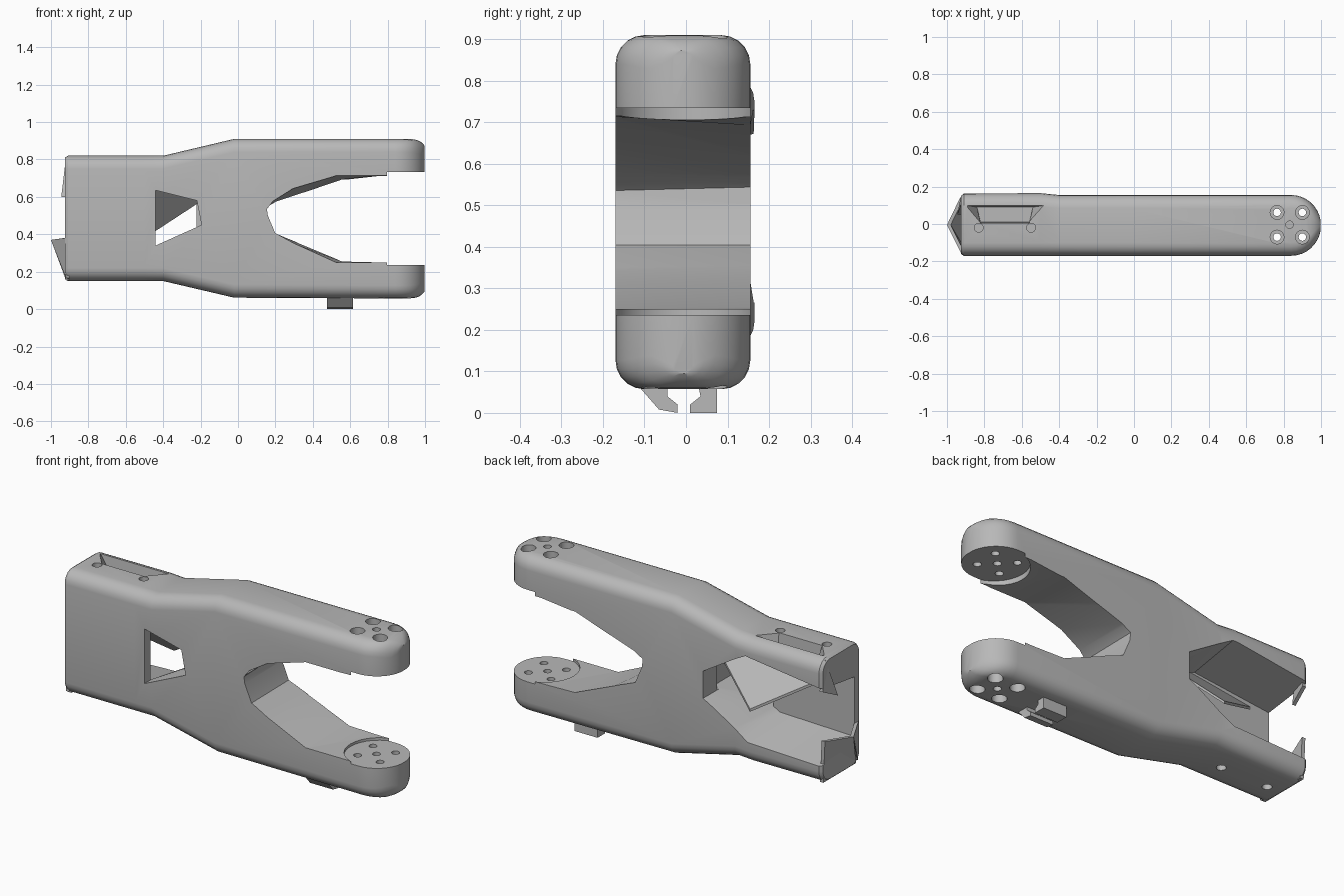
import bpy, bmesh, math
from mathutils import Vector

if "Cube" in bpy.data.objects:
    bpy.data.objects.remove(bpy.data.objects["Cube"])

grey = bpy.data.materials.new("plain grey")
grey.use_nodes = True
grey.diffuse_color = (0.48, 0.48, 0.48, 1)
grey.node_tree.nodes["Principled BSDF"].inputs["Base Color"].default_value = grey.diffuse_color


def loft(name, rings):
    """Skin a list of equal length closed rings and cap both ends."""
    bm = bmesh.new()
    loops = [[bm.verts.new(p) for p in ring] for ring in rings]
    for a, b in zip(loops, loops[1:]):
        for i in range(len(a)):
            j = (i + 1) % len(a)
            bm.faces.new((a[i], a[j], b[j], b[i]))
    bm.faces.new(loops[0])
    bm.faces.new(loops[-1])
    bmesh.ops.recalc_face_normals(bm, faces=bm.faces)
    mesh = bpy.data.meshes.new(name)
    bm.to_mesh(mesh)
    bm.free()
    mesh.materials.append(grey)
    ob = bpy.data.objects.new(name, mesh)
    bpy.context.collection.objects.link(ob)
    return ob


def prism(name, pts, axis, lo, hi):
    """Extrude a flat outline along one axis."""
    def place(p, d):
        v = list(p)
        v.insert(axis, d)
        return v
    return loft(name, [[place(p, d) for p in pts] for d in (lo, hi)])


def through(name, outlines):
    """Loft between (y, outline) pairs whose outlines lie in x and z."""
    return loft(name, [[(x, y, z) for x, z in pts] for y, pts in outlines])


def sheet(name, pts, offset):
    """Thin plate spanning a few points."""
    return loft(name, [pts, [Vector(p) + Vector(offset) for p in pts]])


def disc(x, y, r, n=16):
    return [(x + r * math.cos(2 * math.pi * i / n), y + r * math.sin(2 * math.pi * i / n))
            for i in range(n)]


def section(x, y0, y1, z0, z1, r, steps=5):
    """Rounded rectangle across the body."""
    pts = []
    for k, (cy, cz) in enumerate([(y1 - r, z1 - r), (y0 + r, z1 - r),
                                  (y0 + r, z0 + r), (y1 - r, z0 + r)]):
        for s in range(steps + 1):
            a = math.pi / 2 * (k + s / steps)
            pts.append((x, cy + r * math.cos(a), cz + r * math.sin(a)))
    return pts


# Outer body: rounded sections swelling from the root to the two jaws
FRONT, BACK = -0.17, 0.155
MID = (FRONT + BACK) / 2
LOW, HIGH = 0.057, 0.91
rings = [section(-0.925, -0.16, 0.15, 0.16, 0.81, 0.06)]
for x, y1, z0, z1 in [(-0.91, 0.163, 0.15, 0.82), (-0.5, 0.165, 0.15, 0.82),
                      (-0.4, BACK, 0.15, 0.82), (-0.02, BACK, LOW + 0.004, HIGH),
                      (0.84, BACK, LOW, HIGH)]:
    rings.append(section(x, FRONT, y1, z0, z1, 0.07))
# Round nose of the jaws
for k in range(1, 9):
    a = math.radians(k * 10.2)
    w = 0.1625 * math.cos(a)
    drop = 0.04 * math.sin(a) ** 6
    rings.append(section(0.84 + 0.16 * math.sin(a), MID - w, MID + w,
                         LOW + drop, HIGH - drop, min(0.07, w * 0.8)))
body = loft("forked_arm_body", rings)

cutters = []
# Gap between the jaws, a little narrower at the back, with recesses at the tips
gap_front = [(0.155, 0.535), (0.16, 0.5), (0.2, 0.405), (0.3, 0.35), (0.52, 0.25), (0.76, 0.25),
             (1.2, 0.25), (1.2, 0.715), (0.76, 0.715), (0.52, 0.715), (0.3, 0.65), (0.19, 0.58)]
gap_back = [(0.15, 0.545), (0.155, 0.5), (0.195, 0.405), (0.32, 0.355), (0.56, 0.255), (0.76, 0.25),
            (1.2, 0.25), (1.2, 0.715), (0.76, 0.712), (0.56, 0.69), (0.34, 0.615), (0.19, 0.565)]
cutters.append(through("jaw_gap_cutter", [(-0.2, gap_front), (0.2, gap_back)]))
cutters.append(prism("jaw_pad_cutter", disc(0.85, MID, 0.172, 32), 2, 0.236, 0.734))

# Pocket open to the back and to the root end
rim = [(-0.2, 0.58), (-0.47, 0.745), (-1.2, 0.65), (-1.2, 0.22), (-0.48, 0.25), (-0.2, 0.42)]
floor = [(-0.24, 0.56), (-0.47, 0.68), (-1.2, 0.6), (-1.2, 0.3), (-0.48, 0.32), (-0.24, 0.45)]
cutters.append(through("pocket_cutter", [(-0.12, floor), (0.25, rim)]))

# Window through the front wall
window = [(-0.44, 0.635), (-0.22, 0.58), (-0.195, 0.45), (-0.44, 0.34)]
cutters.append(prism("window_cutter", window, 1, -0.4, 0.05))

# Slot in the top near the root, with a small hole at each end
slot_top = [(-0.9, 0.1), (-0.475, 0.1), (-0.56, 0.005), (-0.82, 0.005)]
slot_low = [(-0.84, 0.09), (-0.54, 0.09), (-0.56, 0.01), (-0.82, 0.01)]
cutters.append(loft("top_slot_cutter", [[(x, y, z) for x, y in o]
                                        for o, z in ((slot_low, 0.755), (slot_top, 0.83))]))
for x in (-0.83, -0.55):
    cutters.append(prism("root_hole_cutter", disc(x, -0.02, 0.024), 2, 0.75, 1.0))
    cutters.append(prism("root_hole_cutter", disc(x, -0.02, 0.024), 2, 0.0, 0.21))

# Screw holes with counterbores through both jaws
for x in (0.765, 0.9):
    for y in (-0.07, 0.062):
        cutters.append(prism("screw_hole_cutter", disc(x, y, 0.02), 2, -0.2, 1.2))
        cutters.append(prism("counterbore_cutter", disc(x, y, 0.037), 2, 0.82, 1.2))
        cutters.append(prism("counterbore_cutter", disc(x, y, 0.037), 2, -0.2, 0.15))
for z0, z1 in ((0.85, 1.2), (-0.2, 0.12), (0.2, 0.77)):
    cutters.append(prism("centre_hole_cutter", disc(0.832, -0.004, 0.02), 2, z0, z1))

for c in cutters:
    c.hide_render = True
    mod = body.modifiers.new(c.name, 'BOOLEAN')
    mod.operation = 'DIFFERENCE'
    mod.solver = 'EXACT'
    mod.object = c

# Bake the cuts, then discard the cutters
baked = bpy.data.meshes.new_from_object(body.evaluated_get(bpy.context.evaluated_depsgraph_get()))
body.modifiers.clear()
body.data = baked
for c in cutters:
    bpy.data.objects.remove(c)
bpy.ops.object.select_all(action='DESELECT')
body.select_set(True)
bpy.context.view_layer.objects.active = body
bpy.ops.object.shade_smooth_by_angle(angle=math.radians(30))

# Sloping web inside the pocket, falling from the front wall towards the back
sheet("pocket_web", [(-0.2, -0.02, 0.575), (-0.46, -0.125, 0.66),
                     (-0.82, -0.125, 0.61), (-0.46, 0.11, 0.405)], (0, 0, 0.015))

# Pointed flaps at the open root end
tip = (-1.0, -0.005, 0.37)
sheet("lower_root_flap", [(-0.92, -0.14, 0.155), tip, (-0.93, 0.14, 0.38),
                          (-0.92, 0.14, 0.155)], (0.02, 0, 0))
sheet("front_root_flap", [(-0.92, -0.155, 0.165), tip, (-0.925, -0.155, 0.38)], (0.02, 0, 0))
sheet("upper_root_flap", [(-0.92, 0.12, 0.81), (-0.945, 0.05, 0.6), (-0.925, 0.15, 0.65)],
      (0.02, 0, 0))

# Pair of hooks under the lower jaw
hooks = {
    "front_hook": [(-0.115, 0.065), (-0.065, 0.008), (-0.02, 0.0), (-0.02, 0.02),
                   (-0.045, 0.04), (-0.045, 0.065)],
    "back_hook": [(0.01, 0.0), (0.075, 0.0), (0.075, 0.065), (0.03, 0.065),
                  (0.035, 0.04), (0.01, 0.02)],
}
for name, pts in hooks.items():
    prism(name, pts, 0, 0.477, 0.615)
